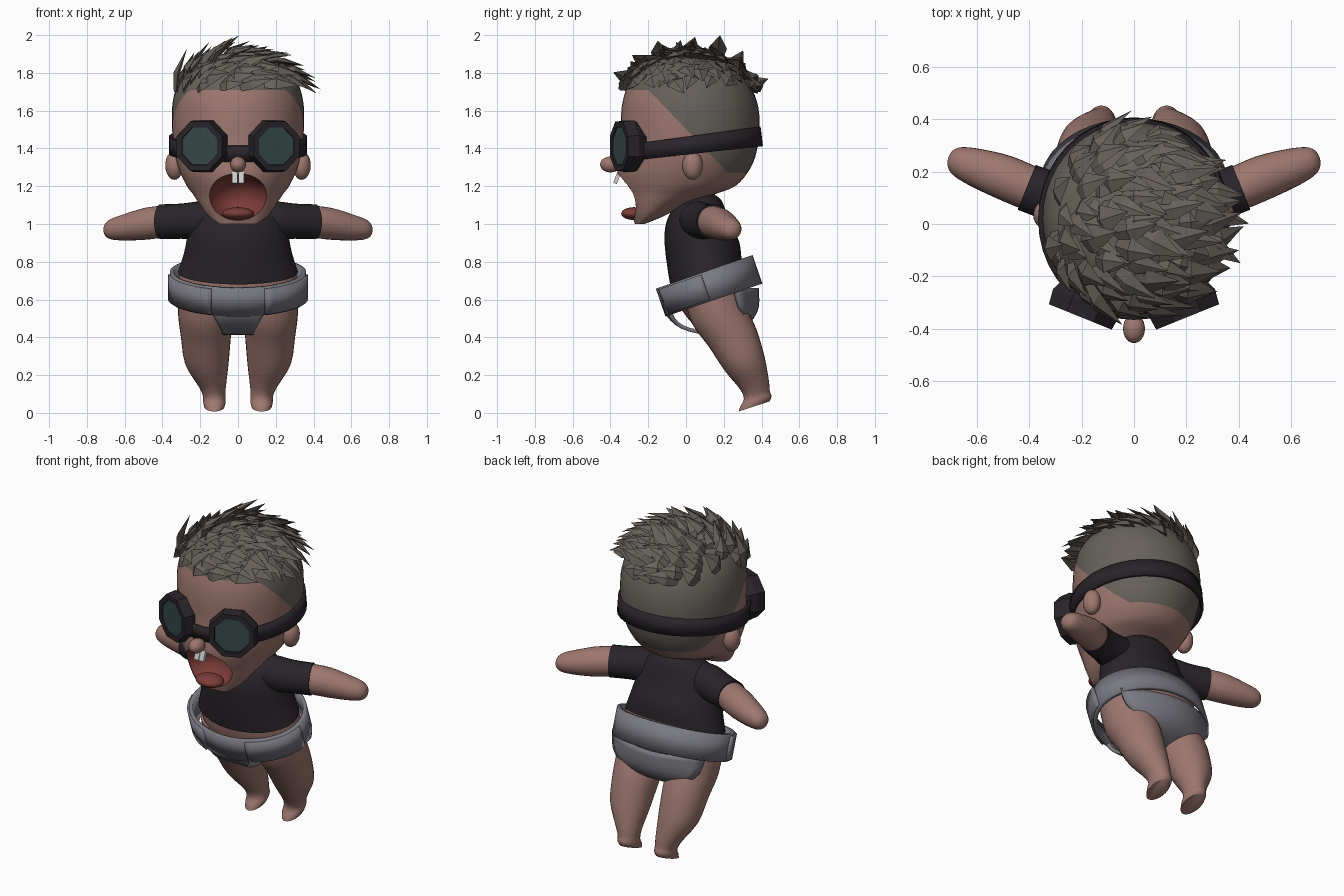
import bpy, bmesh, math, random
from mathutils import Vector, Matrix

if "Cube" in bpy.data.objects:
    bpy.data.objects.remove(bpy.data.objects["Cube"])

random.seed(4)

def material(name, rgb):
    m = bpy.data.materials.new(name)
    m.diffuse_color = (*rgb, 1)
    m.use_nodes = True
    m.node_tree.nodes["Principled BSDF"].inputs["Base Color"].default_value = m.diffuse_color
    return m

SKIN = material("skin", (0.34, 0.185, 0.16))
HAIR = material("hair", (0.135, 0.12, 0.105))
MOUTH = material("mouth_red", (0.2, 0.045, 0.04))
SHIRT = material("shirt_black", (0.022, 0.018, 0.023))
CLOTH = material("cloth_grey", (0.19, 0.19, 0.22))
LENS = material("lens_green", (0.035, 0.065, 0.06))
TOOTH = material("tooth_white", (0.65, 0.65, 0.62))

def finish(name, bm, mats, angle=40, mirror=False, thick=0):
    bmesh.ops.recalc_face_normals(bm, faces=bm.faces)
    me = bpy.data.meshes.new(name)
    bm.to_mesh(me)
    bm.free()
    for m in mats:
        me.materials.append(m)
    ob = bpy.data.objects.new(name, me)
    bpy.context.collection.objects.link(ob)
    smooth(ob, angle)
    if thick:
        s = ob.modifiers.new("thickness", 'SOLIDIFY')
        s.thickness, s.offset = thick, 0
    if mirror:
        ob.modifiers.new("mirror", 'MIRROR')
    return ob

def smooth(ob, angle):
    bpy.ops.object.select_all(action='DESELECT')
    ob.select_set(True)
    bpy.context.view_layer.objects.active = ob
    if angle:
        bpy.ops.object.shade_smooth_by_angle(angle=math.radians(angle))

def spline(pts, k=3):
    """Catmull-Rom interpolation of tuples."""
    out = []
    for i in range(len(pts) - 1):
        a, b, c, d = pts[max(i - 1, 0)], pts[i], pts[i + 1], pts[min(i + 2, len(pts) - 1)]
        for s in range(k):
            t = s / k
            out.append([0.5 * (2 * q + (r - p) * t + (2 * p - 5 * q + 4 * r - w) * t * t
                               + (3 * q - p - 3 * r + w) * t ** 3) for p, q, r, w in zip(a, b, c, d)])
    return out + [list(pts[-1])]

def skin_grid(bm, rows, closed):
    vs = [[bm.verts.new(p) for p in r] for r in rows]
    n = len(vs[0])
    for a, b in zip(vs, vs[1:]):
        for j in range(n if closed else n - 1):
            bm.faces.new((a[j], a[(j + 1) % n], b[(j + 1) % n], b[j]))
    return vs

def loft_bm(rings, sideways=False, n=28):
    """Rings (x, y, z, a, b, tilt): upright by default, or along x when sideways."""
    bm = bmesh.new()
    rows = []
    for x, y, z, a, b, t in spline(rings):
        t = math.radians(t)
        u = Vector((0, 0, 1)) if sideways else Vector((1, 0, 0))
        v = Vector((-math.sin(t), math.cos(t), 0)) if sideways else Vector((0, math.cos(t), math.sin(t)))
        rows.append([Vector((x, y, z)) + u * a * math.cos(w) + v * b * math.sin(w)
                     for w in (2 * math.pi * j / n for j in range(n))])
    vs = skin_grid(bm, rows, True)
    bm.faces.new(vs[0])
    bm.faces.new(vs[-1])
    return bm

def ellipsoid(name, c, r, mat, mirror=False, seg=24):
    bm = bmesh.new()
    bmesh.ops.create_uvsphere(bm, u_segments=seg, v_segments=seg // 2, radius=1,
                              matrix=Matrix.Translation(c) @ Matrix.Diagonal((*r, 1)))
    return finish(name, bm, mat, 60, mirror)

def band(name, c, rx, ry, tilt, h0, h1, a0, a1, mat, thick, mirror=False):
    """Tilted elliptical strip, angle 0 at the front; half height h0 front, h1 back."""
    t = math.radians(tilt)
    v, w = Vector((0, math.cos(t), math.sin(t))), Vector((0, -math.sin(t), math.cos(t)))
    full = a1 - a0 > 6
    n = 40 if full else 10
    angs = [a0 + (a1 - a0) * j / n for j in range(n if full else n + 1)]
    rows = [[Vector(c) + Vector((rx * math.sin(a), 0, 0)) - v * ry * math.cos(a)
             + w * s * (h0 + (h1 - h0) * (1 - math.cos(a)) / 2) for a in angs] for s in (-1, 1)]
    bm = bmesh.new()
    skin_grid(bm, rows, full)
    return finish(name, bm, [mat], 40, mirror, thick)

# Head: (z, front y, back y, half width)
profile = [(1.0, -.27, -.22, .10), (1.04, -.285, -.12, .155), (1.10, -.31, -.0, .20),
           (1.16, -.335, .16, .24), (1.2, -.35, .26, .27), (1.27, -.362, .325, .305),
           (1.35, -.352, .365, .33), (1.45, -.345, .385, .345), (1.55, -.345, .39, .35),
           (1.65, -.335, .375, .345), (1.75, -.30, .33, .315), (1.83, -.23, .26, .245),
           (1.87, -.15, .17, .16), (1.885, -.05, .07, .06)]
bm = loft_bm([(0, (f + b) / 2, z, w, (b - f) / 2, 0) for z, f, b, w in profile], n=44)
# Cropped hair area painted on the head with clean borders
slant_co, slant_no = Vector((0, -.17, 1.68)), Vector((0, .23, .22))
for co, no in ((slant_co, slant_no), ((0, 0, 1.27), (0, 0, 1)), ((0, 0, 1.71), (0, 0, 1))):
    bmesh.ops.bisect_plane(bm, geom=bm.verts[:] + bm.edges[:] + bm.faces[:], dist=1e-5,
                           plane_co=co, plane_no=no)
for f in bm.faces:
    p = f.calc_center_median()
    if p.z > 1.71 or (p.z > 1.27 and (p - slant_co).dot(slant_no) > 0):
        f.material_index = 1
head = finish("head", bm, [SKIN, HAIR, MOUTH])
# Open mouth cut into the face
cutter = ellipsoid("mouth_cutter", (0, -.36, 1.137), (.168, .2, .13), [SKIN, HAIR, MOUTH], seg=32)
for p in cutter.data.polygons:
    p.material_index = 2
cutter.hide_render = True
cut = head.modifiers.new("mouth", 'BOOLEAN')
cut.object, cut.operation, cut.solver = cutter, 'DIFFERENCE', 'EXACT'
smooth(head, 0)
bpy.ops.object.modifier_apply(modifier="mouth")
bpy.data.objects.remove(cutter)
smooth(head, 40)

# Face details
ellipsoid("tongue", (0, -.275, 1.055), (.085, .068, .034), [MOUTH])
ellipsoid("nose", (0, -.4, 1.315), (.042, .055, .042), [SKIN])
ellipsoid("ear", (.337, .035, 1.31), (.048, .054, .076), [SKIN], True)
bm = bmesh.new()
bmesh.ops.create_cube(bm, size=1, matrix=Matrix.Translation((.017, -.365, 1.243))
                      @ Matrix.Rotation(math.radians(-20), 4, 'X') @ Matrix.Diagonal((.031, .02, .06, 1)))
finish("tooth", bm, [TOOTH], 0, True)

# Goggles: strap, eight-sided rims and lenses
band("goggle_strap", (0, .02, 1.417), .356, .374, 7, .042, .052, 0, 2 * math.pi, SHIRT, .02)
yaw = math.radians(22)
out, side = Vector((math.sin(yaw), -math.cos(yaw), 0)), Vector((math.cos(yaw), math.sin(yaw), 0))

def octagon(r, d):
    return [Vector((.205, -.355, 1.412)) + out * d + (side * math.cos(a) + Vector((0, 0, 1)) * math.sin(a)) * r
            for a in (math.pi / 8 + math.pi / 4 * j for j in range(8))]

bm = bmesh.new()
rim = skin_grid(bm, [octagon(r, d) for r, d in
                     ((.115, -.13), (.148, -.06), (.14, 0), (.108, 0), (.1, -.03))], True)
bm.faces.new(rim[0])
finish("goggle_rim", bm, [SHIRT], 0, True)
bm = bmesh.new()
bm.faces.new([bm.verts.new(p) for p in octagon(.107, -.012)])
finish("goggle_lens", bm, [LENS], 0, True, .01)

# Hair tufts swept towards +x
bm = bmesh.new()

def tuft(root, tip, n, w):
    d = tip - root
    s = n.cross(d).normalized()
    up = d.cross(s).normalized()
    rings = []
    for t, k, lift in ((0, .6, 0), (.4, 1, .02)):
        c = root + d * t + up * lift
        rings.append([c + s * w * k, c + up * w * .35 * k, c - s * w * k, c - up * w * .35 * k])
    vs = skin_grid(bm, rings, True)
    bm.faces.new(vs[0])
    end = bm.verts.new(tip)
    for j in range(4):
        bm.faces.new((vs[1][j], vs[1][(j + 1) % 4], end))

c, R = Vector((0, .015, 1.6)), Vector((.352, .365, .295))
N = 330
for i in range(N):
    h = 1 - (i + .5) / N
    a = i * 2.39996
    q = Vector((math.sqrt(1 - h * h) * math.cos(a), math.sqrt(1 - h * h) * math.sin(a), h))
    p = c + q * R
    if p.z < 1.715 + .2 * max(0, p.x) or i % 2:
        continue
    n = Vector([q[k] / R[k] for k in range(3)]).normalized()
    aim = Vector((1, random.uniform(-.55, .35), -.15))
    d = ((aim - n * aim.dot(n)).normalized() + n * random.uniform(.12, .32)).normalized()
    tuft(p - n * .015, p + d * random.uniform(.14, .22), n, random.uniform(.04, .06))
for root, tip in (((-.13, .16, 1.86), (.01, .18, 2.0)), ((-.14, -.13, 1.85), (-.03, -.15, 1.97)),
                  ((-.33, -.1, 1.7), (-.27, -.08, 1.93)), ((-.22, .05, 1.8), (-.14, .03, 1.94))):
    tuft(Vector(root), Vector(tip), Vector((-.5, 0, 1)).normalized(), .05)
finish("hair_tufts", bm, [HAIR], 0)

# Torso: skin belly below, shirt with sleeves above
finish("belly", loft_bm([(0, .17, .5, .2, .13, 19), (0, .15, .6, .29, .18, 19), (0, .125, .7, .315, .19, 19),
                         (0, .10, .82, .285, .185, 17)]), [SKIN])
finish("shirt", loft_bm([(0, .105, .745, .318, .2, 19), (0, .09, .85, .285, .2, 16), (0, .062, .97, .26, .178, 8),
                         (0, .06, 1.06, .225, .15, 5), (0, .075, 1.12, .16, .11, 5),
                         (0, .085, 1.155, .09, .06, 5)]), [SHIRT])
finish("sleeve", loft_bm([(.08, .055, 1.03, .085, .1, 15), (.2, .07, 1.02, .1, .105, 18),
                          (.3, .1, 1.015, .093, .095, 20), (.41, .14, 1.012, .092, .092, 22)], True), [SHIRT], 40, True)
finish("arm", loft_bm([(.3, .1, 1.02, .08, .08, 20), (.4, .138, 1.012, .085, .085, 22), (.5, .18, 1.0, .084, .085, 22),
                       (.6, .215, .983, .07, .074, 20), (.67, .238, .973, .055, .058, 16),
                       (.7, .247, .97, .034, .036, 15), (.71, .25, .97, .01, .01, 15)], True), [SKIN], 60, True)

# Legs with feet
finish("leg", loft_bm([(.165, .14, .66, .155, .16, 20), (.172, .175, .52, .145, .15, 20), (.17, .245, .4, .132, .135, 20),
                       (.165, .31, .26, .115, .112, 18), (.138, .362, .15, .075, .08, 18),
                       (.127, .375, .095, .06, .072, 18), (.125, .37, .06, .06, .087, 18),
                       (.125, .36, .034, .054, .086, 18)]), [SKIN], 50, True)

# Diaper: waistband, side tabs, and a sheet running between the legs
band("diaper_waistband", (0, .122, .672), .35, .26, 19, .078, .08, 0, 2 * math.pi, CLOTH, .022)
band("diaper_tab", (0, .122, .672), .363, .275, 19, .07, .07, .4, 1.5, CLOTH, .018, True)
rows = []
for y, z, w, k in spline([(-.13, .61, .16, -1.2), (-.095, .52, .13, -1), (-.02, .455, .095, 0), (.1, .425, .085, 0),
                          (.22, .43, .11, 0), (.33, .485, .2, .8), (.375, .56, .29, 1.1), (.375, .66, .315, 1.2)]):
    rows.append([Vector((x, y - k * x * x, z)) for x in (w * (j / 6 - 1) for j in range(13))])
bm = bmesh.new()
skin_grid(bm, rows, False)
finish("diaper_seat", bm, [CLOTH], 50, False, .02)
